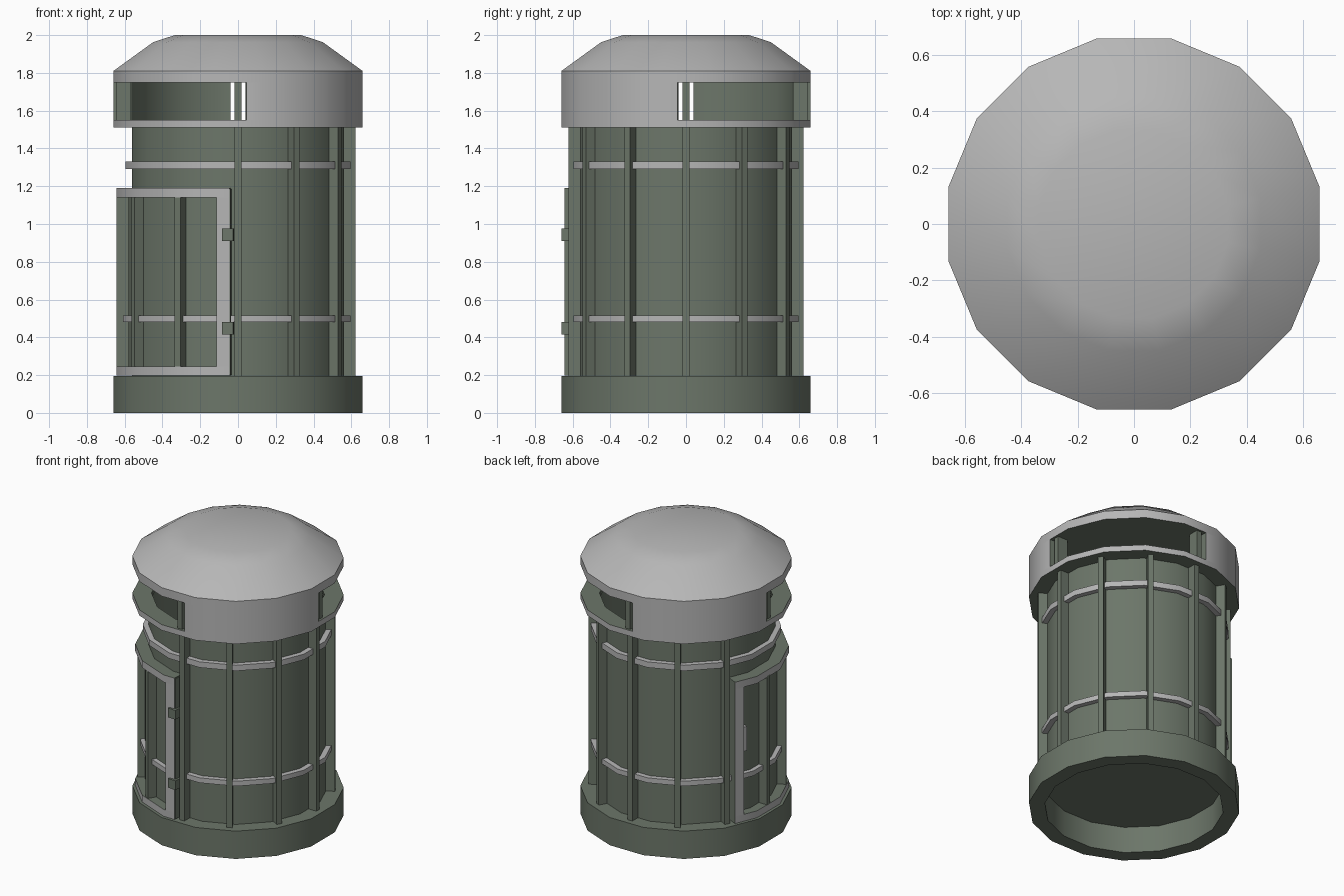
import bpy, bmesh, math
from mathutils import Matrix

if "Cube" in bpy.data.objects:
    bpy.data.objects.remove(bpy.data.objects["Cube"])


def material(name, rgb):
    m = bpy.data.materials.new(name)
    m.diffuse_color = (*rgb, 1)
    m.use_nodes = True
    m.node_tree.nodes["Principled BSDF"].inputs["Base Color"].default_value = m.diffuse_color
    return m


GREEN = material("dull_green", (0.15, 0.182, 0.142))
GREY = material("light_grey", (0.47, 0.47, 0.47))
STEP = 22.5  # sixteen-sided plan, flats facing the axes


def finish(bm, name, mats):
    bmesh.ops.recalc_face_normals(bm, faces=bm.faces)
    me = bpy.data.meshes.new(name)
    bm.to_mesh(me)
    bm.free()
    for m in mats:
        me.materials.append(m)
    ob = bpy.data.objects.new(name, me)
    bpy.context.collection.objects.link(ob)
    return ob


def point(a, apothem, z):
    """Point on the sixteen-sided outline at angle a (degrees)."""
    off = (a + STEP / 2) % STEP - STEP / 2
    r = apothem / math.cos(math.radians(off))
    t = math.radians(a)
    return (r * math.cos(t), r * math.sin(t), z)


def arc_block(name, a0, a1, ri, ro, z0, z1, outer=GREEN, rest=GREEN):
    """Curved block following the outline; a closed ring for 360 degrees."""
    closed = a1 - a0 >= 360
    corners = [STEP / 2 + STEP * k for k in range(-32, 64)]
    if closed:
        angles = [STEP / 2 + STEP * k for k in range(16)]
    else:
        angles = [a0] + [c for c in corners if a0 + 0.1 < c < a1 - 0.1] + [a1]
    bm = bmesh.new()
    loops = [[bm.verts.new(point(a, r, z)) for r, z in
              ((ro, z0), (ro, z1), (ri, z1), (ri, z0))] for a in angles]
    pairs = list(zip(loops, loops[1:]))
    if closed:
        pairs.append((loops[-1], loops[0]))
    else:
        for end in (loops[0], loops[-1]):
            bm.faces.new(end).material_index = 1
    for p, q in pairs:
        for i in range(4):
            j = (i + 1) % 4
            f = bm.faces.new((p[i], q[i], q[j], p[j]))
            f.material_index = 0 if i == 0 else 1
    return finish(bm, name, [outer, rest])


def radial_box(name, a, r0, r1, width, z0, z1, mat=GREEN):
    """Upright box pointing outward at angle a."""
    bm = bmesh.new()
    m = (Matrix.Rotation(math.radians(a), 4, 'Z')
         @ Matrix.Translation(((r0 + r1) / 2, 0, (z0 + z1) / 2))
         @ Matrix.Diagonal((r1 - r0, width, z1 - z0, 1)))
    bmesh.ops.create_cube(bm, size=1, matrix=m)
    return finish(bm, name, [mat])


def lathe(name, profile, mat_rule):
    """Solid of stacked outlines (apothem, z), capped at both ends."""
    bm = bmesh.new()
    angles = [STEP / 2 + STEP * k for k in range(16)]
    rows = [[bm.verts.new(point(a, r, z)) for a in angles] for r, z in profile]
    for lo, hi in zip(rows, rows[1:]):
        for k in range(16):
            n = (k + 1) % 16
            bm.faces.new((lo[k], lo[n], hi[n], hi[k]))
    bottom = bm.faces.new(rows[0])
    bm.faces.new(rows[-1])
    bottom.material_index = mat_rule
    return finish(bm, name, [GREY, GREEN])


# base skirt, floor and drum
arc_block("base_skirt", 0, 360, 0.56, 0.66, 0, 0.195)
floor = lathe("floor", [(0.56, 0.185), (0.56, 0.194)], 1)
floor.data.materials[0] = GREEN
arc_block("drum", 0, 360, 0.535, 0.56, 0.194, 1.53)

# bands around the drum
arc_block("upper_band", 0, 360, 0.55, 0.595, 1.29, 1.33, GREY, GREY)
arc_block("lower_band", 0, 360, 0.55, 0.595, 0.48, 0.515, GREY, GREY)

# upright ribs, leaving the door sector clear
for a in range(0, 360, 30):
    if a in (180, 210, 240):
        radial_box("door_rib", a, 0.55, 0.642, 0.036, 0.24, 1.15)
    else:
        radial_box("rib", a, 0.55, 0.622, 0.036, 0.19, 1.52)

# door: raised frame with grey outer faces, recessed panel and band
D0, D1 = 154, 266
arc_block("door_panel", D0, D1, 0.55, 0.58, 0.2, 1.18)
arc_block("door_band", D0 + 4, D1 - 4, 0.57, 0.61, 0.48, 0.515, GREY, GREY)
arc_block("door_frame_top", D0, D1, 0.55, 0.642, 1.14, 1.19, GREY)
arc_block("door_frame_bottom", D0, D1, 0.55, 0.642, 0.197, 0.245, GREY)
for a in (D0, D1 - 6):
    arc_block("door_frame_post", a, a + 6, 0.55, 0.642, 0.245, 1.14, GREY)
arc_block("door_edge", D1 - 1.8, D1 + 0.5, 0.55, 0.636, 0.2, 1.185)
for z in (0.415, 0.91):
    radial_box("hinge", 265.2, 0.6, 0.66, 0.06, z, z + 0.065)
radial_box("door_handle", 162, 0.57, 0.63, 0.025, 0.68, 0.85, GREY)

# head: ledge, two solid wall quarters, posts in the two openings
arc_block("ledge", 0, 360, 0.54, 0.66, 1.51, 1.55, GREY)
for a in (274, 94):
    arc_block("head_wall", a, a + 82, 0.56, 0.66, 1.55, 1.75, GREY)
for a in (0, 90, 180, 270):
    radial_box("opening_post", a, 0.57, 0.645, 0.036, 1.55, 1.75)

# domed roof with a green underside
lathe("roof", [(0.66, 1.75), (0.66, 1.81), (0.45, 1.962),
               (0.335, 2.0)], 1)

# soften the shallow facets, keep the edges crisp
bpy.ops.object.select_all(action='DESELECT')
for ob in bpy.context.collection.objects:
    ob.select_set(True)
    bpy.context.view_layer.objects.active = ob
bpy.ops.object.shade_smooth_by_angle(angle=math.radians(30))
